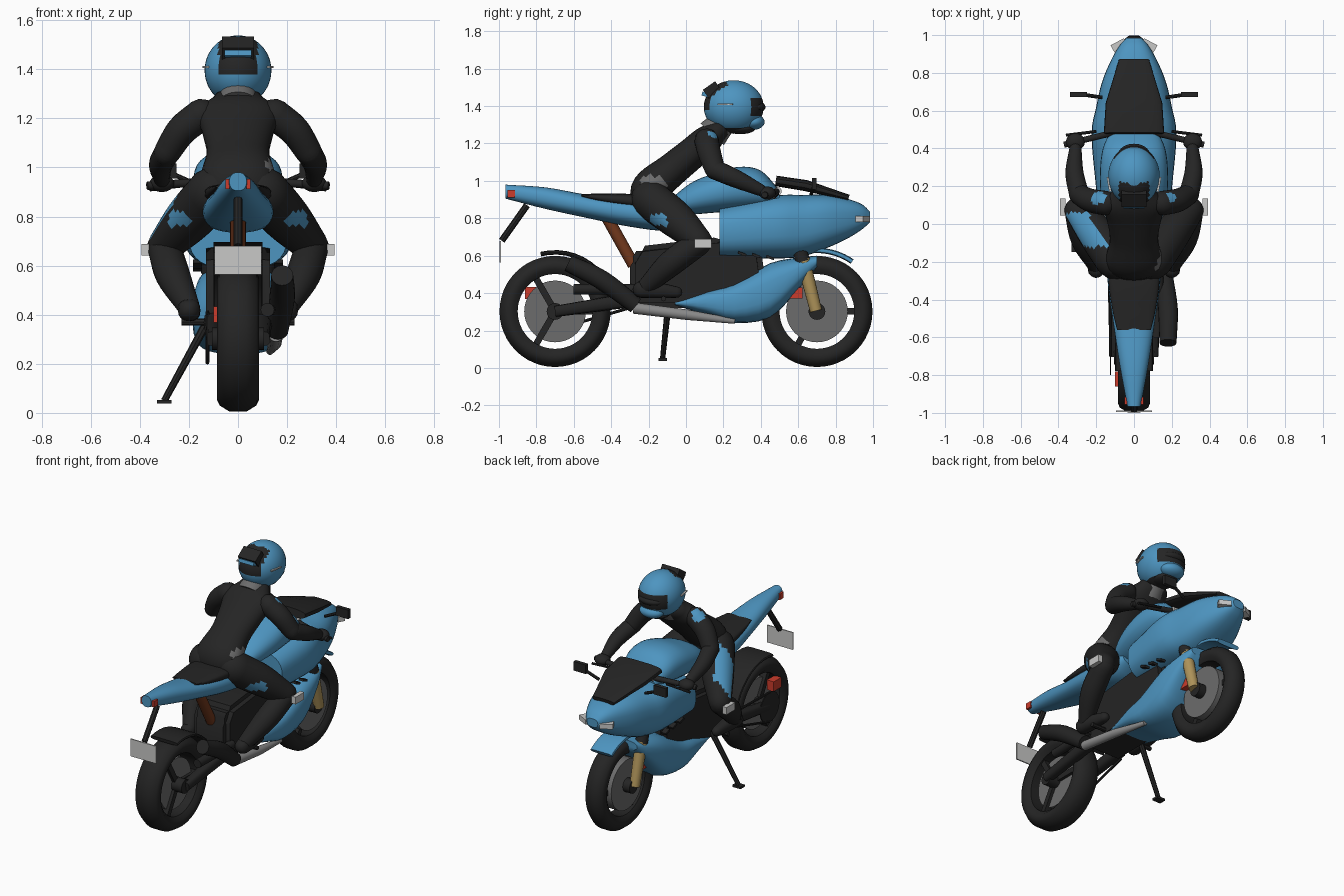
import bpy, bmesh, math
from mathutils import Vector, Matrix

if "Cube" in bpy.data.objects:
    bpy.data.objects.remove(bpy.data.objects["Cube"])

def material(name, r, g, b):
    m = bpy.data.materials.new(name)
    m.diffuse_color = (r, g, b, 1)
    m.use_nodes = True
    m.node_tree.nodes["Principled BSDF"].inputs["Base Color"].default_value = m.diffuse_color
    return m

BLUE = material("blue paint", 0.075, 0.30, 0.53)
BLACK = material("black", 0.018, 0.018, 0.018)
GREY = material("disc grey", 0.15, 0.15, 0.15)
SILVER = material("silver", 0.26, 0.26, 0.26)
LIGHT = material("light grey", 0.58, 0.58, 0.57)
GOLD = material("gold", 0.42, 0.29, 0.10)
RED = material("red", 0.60, 0.045, 0.025)
BROWN = material("rust brown", 0.17, 0.04, 0.012)

def finish(name, bm, mat, angle=40):
    bmesh.ops.recalc_face_normals(bm, faces=bm.faces)
    me = bpy.data.meshes.new(name)
    bm.to_mesh(me)
    bm.free()
    me.materials.append(mat)
    ob = bpy.data.objects.new(name, me)
    bpy.context.collection.objects.link(ob)
    bpy.ops.object.select_all(action='DESELECT')
    ob.select_set(True)
    bpy.context.view_layer.objects.active = ob
    bpy.ops.object.shade_smooth_by_angle(angle=math.radians(angle))
    return ob

def paint(ob, mat, rule):
    ob.data.materials.append(mat)
    for p in ob.data.polygons:
        if rule(p.center, p.normal):
            p.material_index = len(ob.data.materials) - 1

def spline(a, b, c, d, t):
    return 0.5 * (2*b + (c - a)*t + (2*a - 5*b + 4*c - d)*t*t + (3*b - a - 3*c + d)*t**3)

def tube(name, pts, radii, mat, sides=16, n=2, steps=1, direction=None, rounded=False):
    """Sweep a superellipse along points; a radius is a number or (across, up)."""
    P = [Vector(p) for p in pts]
    R = [Vector(r if isinstance(r, tuple) else (r, r)) for r in radii]
    if steps > 1:
        def smooth(L):
            E = [2*L[0] - L[1]] + L + [2*L[-1] - L[-2]]
            out = [spline(*E[i:i+4], k/steps) for i in range(len(L)-1) for k in range(steps)]
            return out + [L[-1]]
        P, R = smooth(P), smooth(R)
    T = [(P[min(i+1, len(P)-1)] - P[max(i-1, 0)]).normalized() for i in range(len(P))]
    if rounded:
        caps = [math.radians(a) for a in (30, 60, 82)]
        r0, r1, p0, p1, t0, t1 = R[0], R[-1], P[0], P[-1], T[0], T[-1]
        for a in caps:
            P = [p0 - t0*min(r0)*math.sin(a)] + P + [p1 + t1*min(r1)*math.sin(a)]
            R = [r0*math.cos(a)] + R + [r1*math.cos(a)]
            T = [t0] + T + [t1]
    ref = Vector((0, 0, 1)) if any(abs(t.x) > 0.9 for t in T) else Vector((1, 0, 0))
    bm = bmesh.new()
    rings = []
    for p, r, t in zip(P, R, T):
        t = Vector(direction) if direction else t
        u = (ref - t*ref.dot(t)).normalized()
        v = t.cross(u)
        ring = []
        for k in range(sides):
            a = 2*math.pi*k/sides
            c, s = math.cos(a), math.sin(a)
            ring.append(bm.verts.new(p + u*r[0]*math.copysign(abs(c)**(2/n), c)
                                     + v*r[1]*math.copysign(abs(s)**(2/n), s)))
        rings.append(ring)
    for A, B in zip(rings, rings[1:]):
        for k in range(sides):
            bm.faces.new((A[k], A[k-1], B[k-1], B[k]))
    bm.faces.new(rings[0])
    bm.faces.new(rings[-1])
    return finish(name, bm, mat)

def loft(name, secs, mat, n=2.4, steps=4, sides=32):
    """Sections along y: (y, bottom, top, half width)."""
    return tube(name, [(0, y, (a+b)/2) for y, a, b, w in secs],
                [(w, (b-a)/2) for y, a, b, w in secs], mat, sides, n, steps, (0, 1, 0))

def box(name, loc, size, mat, rot=(0, 0, 0)):
    bm = bmesh.new()
    bmesh.ops.create_cube(bm, size=1)
    M = Matrix.Translation(loc)
    for a, ax in zip(rot, 'XYZ'):
        M = M @ Matrix.Rotation(math.radians(a), 4, ax)
    bm.transform(M @ Matrix.Diagonal((*size, 1)))
    return finish(name, bm, mat)

def ball(name, loc, size, mat):
    bm = bmesh.new()
    bmesh.ops.create_uvsphere(bm, u_segments=40, v_segments=28, radius=1)
    bm.transform(Matrix.Translation(loc) @ Matrix.Diagonal((*size, 1)))
    return finish(name, bm, mat)

def slab(name, prof, hw, mat, bevel=0.03):
    """Side profile (y, z) extruded across x."""
    bm = bmesh.new()
    f = bm.faces.new([bm.verts.new((-hw, y, z)) for y, z in prof])
    g = bmesh.ops.extrude_face_region(bm, geom=[f])
    bmesh.ops.translate(bm, verts=[v for v in g['geom'] if isinstance(v, bmesh.types.BMVert)], vec=(2*hw, 0, 0))
    bmesh.ops.bevel(bm, geom=bm.edges[:], offset=bevel, segments=2, affect='EDGES')
    return finish(name, bm, mat)

def arc(y, r, a0, a1, z=0.3):
    A = [math.radians(a0 + (a1-a0)*i/10) for i in range(11)]
    return [(0, y + r*math.cos(a), z + r*math.sin(a)) for a in A]

# Wheels: tyre, disc, three spokes and hub
for label, y, hw, dw, sw in (("rear", -0.7, 0.085, 0.03, 0.05), ("front", 0.7, 0.068, 0.055, 0.03)):
    half = [(0.7, 0.2), (0.95, 0.225), (1, 0.25), (0.88, 0.272), (0.4, 0.297)]
    prof = [(x*hw, r) for x, r in half] + [(-x*hw, r) for x, r in reversed(half)]
    bm = bmesh.new()
    rings = [[bm.verts.new((x, y + r*math.cos(i*math.pi/24), 0.302 + r*math.sin(i*math.pi/24)))
              for x, r in prof] for i in range(48)]
    for i in range(48):
        for k in range(len(prof)):
            bm.faces.new((rings[i-1][k-1], rings[i-1][k], rings[i][k], rings[i][k-1]))
    finish(label + "_tyre", bm, BLACK)
    tube(label + "_disc", [(-dw, y, 0.302), (dw, y, 0.302)], [0.165]*2, GREY, 40)
    tube(label + "_hub", [(-0.105, y, 0.302), (0.105, y, 0.302)], [0.045]*2, BLACK, 20)
    for a in (0, 120, 240):
        d = Vector((0, math.cos(math.radians(a)), math.sin(math.radians(a))))
        c = Vector((0, y, 0.302)) + d*0.11
        box(label + "_spoke", c, (2*sw, 0.2, 0.035), BLACK, (a, 0, 0))

# Rear drive, guard and caliper
tube("rear_guard", arc(-0.7, 0.318, 20, 104), [(0.1, 0.012)]*11, BLACK, 16, 4)
for s in (1, -1):
    tube("swingarm", [(s*0.1, -0.7, 0.302), (s*0.1, -0.25, 0.37)], [0.03, 0.04], BLACK, 12, 3)
tube("sprocket", [(-0.128, -0.7, 0.302), (-0.122, -0.7, 0.302)], [0.1]*2, BLACK, 32)
for z0, z1 in ((0.4, 0.41), (0.205, 0.33)):
    tube("chain", [(-0.125, -0.7, z0), (-0.125, -0.27, z1)], [0.008]*2, BLACK, 8)
box("rear_caliper", (-0.075, -0.82, 0.4), (0.05, 0.08, 0.065), RED)
tube("shock", [(0, -0.42, 0.80), (0, -0.28, 0.55)], [0.032]*2, BROWN)

# Engine block, exhaust
slab("engine", [(-0.3, 0.32), (-0.3, 0.57), (-0.25, 0.65), (0.18, 0.70), (0.4, 0.64),
                (0.42, 0.5), (0.3, 0.32)], 0.13, BLACK)
tube("muffler", [(0.18, -0.63, 0.56), (0.18, -0.45, 0.47), (0.16, -0.27, 0.335)], [0.045, 0.052, 0.045], BLACK, 20, 2, 4)
tube("exhaust_pipe", [(0.155, -0.28, 0.32), (0.15, 0.0, 0.285), (0.13, 0.26, 0.25)], [0.03, 0.028, 0.014], SILVER)
tube("side_hose", [(0.12, -0.6, 0.42), (0.13, -0.25, 0.42)], [0.028]*2, BLACK)

# Bodywork
loft("belly_pan", [(-0.06, 0.335, 0.355, 0.13), (0.12, 0.28, 0.42, 0.165), (0.26, 0.24, 0.46, 0.18),
                   (0.45, 0.27, 0.56, 0.185), (0.6, 0.42, 0.59, 0.165), (0.7, 0.54, 0.6, 0.13)], BLUE, 3, 3)
loft("front_fairing", [(0.18, 0.585, 0.86, 0.2), (0.47, 0.585, 0.92, 0.225), (0.62, 0.595, 0.925, 0.2),
                       (0.75, 0.64, 0.925, 0.17), (0.86, 0.69, 0.905, 0.125), (0.94, 0.74, 0.875, 0.08),
                       (0.985, 0.78, 0.835, 0.04)], BLUE, 2.7)
loft("fuel_tank", [(-0.12, 0.82, 0.87, 0.08), (0.02, 0.82, 0.985, 0.145), (0.15, 0.83, 1.04, 0.175),
                   (0.28, 0.84, 1.075, 0.18), (0.4, 0.85, 1.055, 0.165), (0.5, 0.86, 0.95, 0.12)], BLUE, 2.3)
loft("tail", [(-0.965, 0.905, 0.98, 0.035), (-0.75, 0.85, 0.965, 0.075), (-0.52, 0.80, 0.925, 0.11),
              (-0.3, 0.755, 0.905, 0.14), (-0.1, 0.735, 0.88, 0.14), (0.02, 0.79, 0.88, 0.1)], BLUE, 2.3)
loft("seat", [(-0.56, 0.915, 0.93, 0.09), (-0.45, 0.885, 0.932, 0.115), (-0.3, 0.86, 0.93, 0.135),
              (-0.1, 0.85, 0.9, 0.13)], BLACK, 3)
tube("windscreen", [(0, 0.48, 1.0), (0, 0.64, 0.975), (0, 0.87, 0.91)],
     [(0.16, 0.028), (0.15, 0.03), (0.08, 0.016)], BLACK, 24, 3)
tube("front_fender", arc(0.7, 0.328, 55, 96), [(0.08, 0.014)]*11, BLUE, 16, 4)

# Tail details
tube("plate_bracket", [(0, -0.85, 0.87), (0, -0.985, 0.68)], [0.018]*2, BLACK, 8)
box("number_plate", (0, -0.992, 0.622), (0.19, 0.008, 0.115), LIGHT)
tube("clamp", [(-0.11, 0.49, 0.945), (0.11, 0.49, 0.945)], [0.022]*2, LIGHT, 10)

# Paired bike parts
for s in (1, -1):
    box("tail_light", (s*0.043, -0.935, 0.932), (0.016, 0.04, 0.04), RED)
    box("headlight", (s*0.078, 0.945, 0.797), (0.08, 0.045, 0.032), LIGHT, (0, 0, -s*28))
    tube("fork_leg", [(s*0.11, 0.625, 0.58), (s*0.11, 0.695, 0.305)], [0.038, 0.032], GOLD)
    tube("fork_cap", [(s*0.11, 0.58, 0.72), (s*0.11, 0.625, 0.57)], [0.034, 0.04], BLACK)
    box("front_caliper", (s*0.075, 0.585, 0.4), (0.04, 0.075, 0.06), RED)
    tube("mirror_stem", [(s*0.17, 0.67, 0.93), (s*0.27, 0.685, 0.975)], [0.01]*2, BLACK, 8)
    box("mirror", (s*0.295, 0.685, 0.985), (0.09, 0.025, 0.06), BLACK)
    tube("handlebar", [(s*0.08, 0.49, 0.945), (s*0.37, 0.42, 0.925)], [0.017]*2, BLACK, 10)
    tube("lever", [(s*0.2, 0.49, 0.93), (s*0.36, 0.47, 0.91)], [0.008]*2, BLACK, 8)
    for i in range(3):
        box("vent", (s*0.165, 0.3 + 0.075*i, 0.61 - 0.01*i), (0.035, 0.045, 0.014), BLACK, (-20, 0, 0))
    tube("foot_peg", [(s*0.1, -0.12, 0.37), (s*0.23, -0.12, 0.37)], [0.014]*2, BLACK, 8)

# Kickstand
tube("kickstand", [(-0.12, -0.09, 0.38), (-0.3, -0.125, 0.05)], [0.018, 0.014], BLACK, 8)
box("stand_foot", (-0.3, -0.125, 0.045), (0.06, 0.045, 0.014), BLACK)

# Rider torso and neck
torso = tube("torso", [(0, -0.2, 0.88), (0, -0.19, 0.96), (0, -0.08, 1.055), (0, 0.03, 1.145),
                       (0, 0.11, 1.215), (0, 0.17, 1.265)],
             [(0.145, 0.09), (0.152, 0.1), (0.128, 0.09), (0.145, 0.085), (0.165, 0.08), (0.11, 0.06)],
             BLACK, 32, 2.2, 5, rounded=True)
paint(torso, GREY, lambda c, n: c.x > 0.105 and -0.25 < c.y < -0.11 and 0.95 < c.z < 1.03)
tube("collar", [(0, 0.14, 1.25), (0, 0.2, 1.315)], [0.085, 0.07], GREY, 20)

# Helmet with visor, rear patch, chin guard and spoiler
helmet = ball("helmet", (0, 0.255, 1.395), (0.136, 0.16, 0.143), BLUE)
paint(helmet, BLACK, lambda c, n: (c.y > 0.34 and 1.355 < c.z < 1.435)
      or (c.y < 0.22 and abs(c.x) < 0.08 and 1.385 < c.z < 1.53) or c.z < 1.285)
ball("visor", (0, 0.365, 1.395), (0.085, 0.06, 0.033), BLACK)
ball("chin_guard", (0, 0.36, 1.315), (0.08, 0.06, 0.042), BLUE)
ball("chin_strap", (0, 0.29, 1.28), (0.075, 0.08, 0.03), BLACK)
box("rear_vent", (0, 0.14, 1.485), (0.13, 0.08, 0.06), BLACK, (35, 0, 0))
box("spoiler", (0, 0.105, 1.462), (0.11, 0.04, 0.022), BLUE, (-15, 0, 0))

# Rider limbs
for s in (1, -1):
    box("helmet_strip", (s*0.132, 0.21, 1.41), (0.012, 0.08, 0.008), LIGHT, (0, 0, -s*10))
    arm = tube("upper_arm", [(s*0.15, 0.11, 1.215), (s*0.23, 0.125, 1.15), (s*0.29, 0.155, 1.06)],
               [0.065, 0.062, 0.054], BLACK, 28, 2, 8, rounded=True)
    spot = Vector((s*0.19, 0.14, 1.245))
    paint(arm, BLUE, lambda c, n: (c - spot).length < (0.042 if s < 0 else 0.03))
    tube("forearm", [(s*0.29, 0.155, 1.06), (s*0.315, 0.27, 1.01), (s*0.31, 0.4, 0.95)],
         [0.053, 0.048, 0.032], BLACK, 20, 2, 5, rounded=True)
    ball("hand", (s*0.31, 0.435, 0.935), (0.05, 0.045, 0.035), BLACK)
    thigh = tube("thigh", [(s*0.1, -0.19, 0.9), (s*0.2, -0.05, 0.79), (s*0.3, 0.07, 0.68)],
                 [0.105, 0.098, 0.07], BLACK, 32, 2, 8, rounded=True)
    paint(thigh, BLUE, lambda c, n: (n.x*s > 0.4 and -0.2 < c.y < -0.1 and 0.76 < c.z < 0.82)
          or (s < 0 and n.x < -0.15 and n.z > 0.3 and -0.12 < c.y < 0.06))
    tube("shin", [(s*0.3, 0.07, 0.67), (s*0.265, -0.08, 0.56), (s*0.2, -0.22, 0.43)],
         [0.068, 0.07, 0.045], BLACK, 20, 2, 5, rounded=True)
    tube("boot", [(s*0.2, -0.24, 0.42), (s*0.195, -0.15, 0.415), (s*0.19, -0.05, 0.405)],
         [0.045, 0.042, 0.03], BLACK, 16, 2.4, 4, rounded=True)
    box("knee_slider", (s*0.378, 0.09, 0.665), (0.03, 0.09, 0.048), LIGHT)
